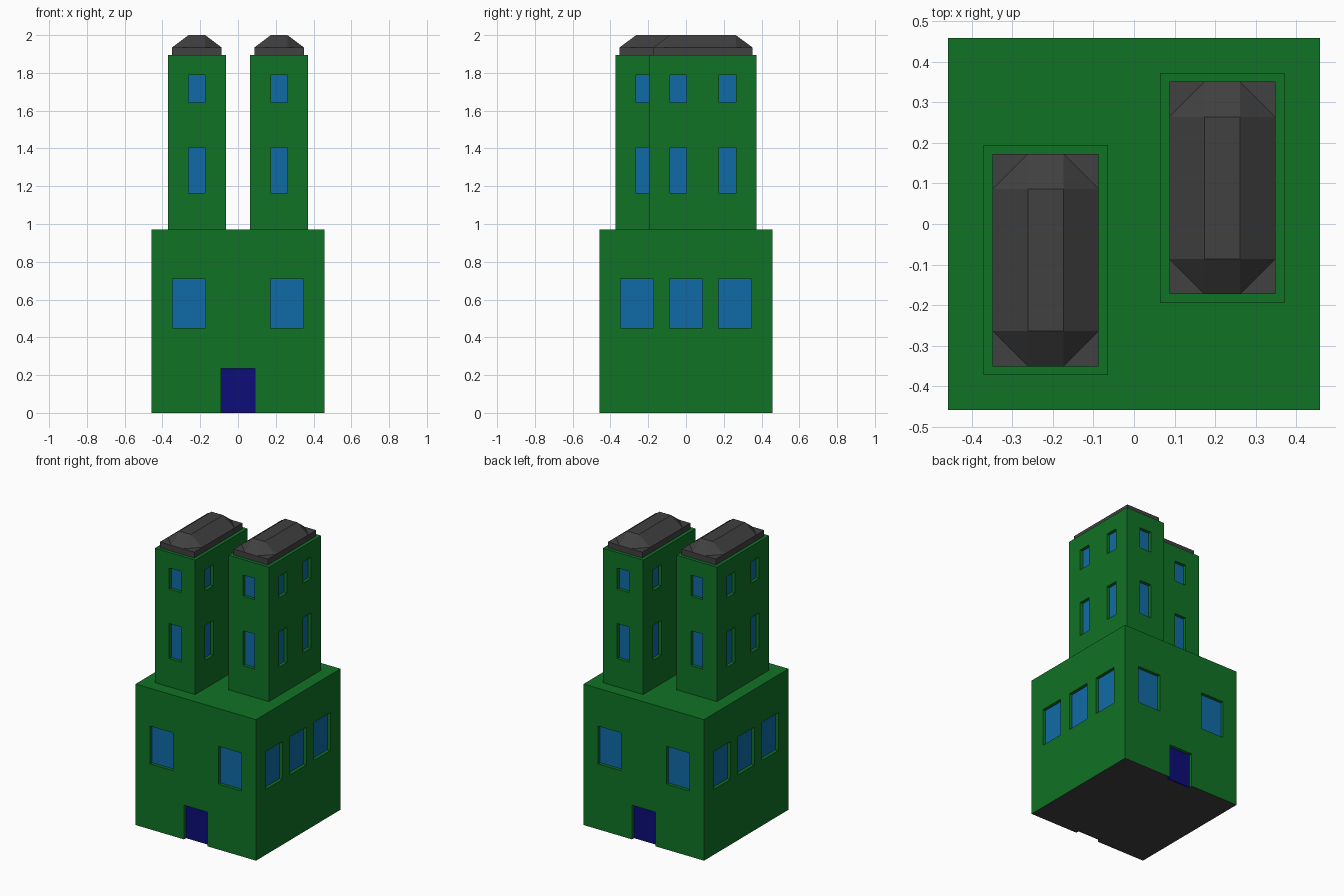
import bpy
import bmesh
from mathutils import Matrix, Vector

cube = bpy.data.objects.get("Cube")
if cube:
    bpy.data.objects.remove(cube, do_unlink=True)


def material(name, rgb):
    mat = bpy.data.materials.new(name)
    mat.use_nodes = True
    mat.diffuse_color = (*rgb, 1)
    mat.node_tree.nodes["Principled BSDF"].inputs["Base Color"].default_value = (*rgb, 1)
    return mat


GREEN = material("wall green", (0.005, 0.17, 0.019))
GLASS = material("window blue", (0.005, 0.147, 0.385))
DOOR = material("door navy", (0.004, 0.004, 0.185))
GREY = material("roof grey", (0.052, 0.052, 0.052))

RECESS = 0.03   # depth of each cut opening
PLATE = 0.008   # thickness of panes and doors


def add_box(bm, size, matrix):
    bmesh.ops.create_cube(bm, size=1, matrix=matrix @ Matrix.Diagonal((*size, 1)))


def finish(name, bm, *mats):
    mesh = bpy.data.meshes.new(name)
    bmesh.ops.recalc_face_normals(bm, faces=bm.faces)
    bm.to_mesh(mesh)
    bm.free()
    obj = bpy.data.objects.new(name, mesh)
    bpy.context.collection.objects.link(obj)
    for mat in mats:
        mesh.materials.append(mat)
    return obj


def block(name, centre, size, openings):
    """Walls with recessed openings: (quarter turn, offset, width, low, high, material)."""
    body, cuts = bmesh.new(), bmesh.new()
    plates = {GLASS: bmesh.new(), DOOR: bmesh.new()}
    origin = Matrix.Translation(centre)
    add_box(body, size, origin @ Matrix.Translation((0, 0, size[2] / 2)))
    for turn, offset, width, low, high, mat in openings:
        half = size[1 - turn % 2] / 2
        face = origin @ Matrix.Rotation(turn * 1.5707963, 4, 'Z')
        bottom = low - 0.05 if mat == DOOR else low
        add_box(cuts, (width, 2 * RECESS, high - bottom),
                face @ Matrix.Translation((offset, -half, (bottom + high) / 2)))
        add_box(plates[mat], (width, PLATE, high - low),
                face @ Matrix.Translation((offset, -half + RECESS - PLATE / 2, (low + high) / 2)))

    # Cut the openings out of the walls
    walls = finish(name + "_walls", body, GREEN, GREY)
    cutter = finish(name + "_cutter", cuts, GREEN)
    cutter.hide_render = True
    mod = walls.modifiers.new("openings", 'BOOLEAN')
    mod.operation, mod.solver, mod.object = 'DIFFERENCE', 'EXACT', cutter
    bpy.context.view_layer.objects.active = walls
    bpy.ops.object.modifier_apply(modifier=mod.name)
    bpy.data.objects.remove(cutter, do_unlink=True)

    # Grey underside
    for poly in walls.data.polygons:
        poly.material_index = int(poly.normal.z < -0.9 and poly.center.z < 0.01)

    for mat, part in ((GLASS, "windows"), (DOOR, "doors")):
        if plates[mat].verts:
            finish(name + "_" + part, plates[mat], mat)
        else:
            plates[mat].free()


def roof(name, centre):
    """Low slab with a faceted cap on top."""
    hx, hy, rise, chamfer = 0.131, 0.262, 0.065, 0.087
    slab = bmesh.new()
    add_box(slab, (2 * hx, 2 * hy, 0.04), Matrix.Translation(centre + Vector((0, 0, 0.02))))
    finish(name + "_slab", slab, GREY)
    cap = bmesh.new()
    for sx in (-1, 1):
        for sy in (-1, 1):
            for x, y, z in ((hx, hy - chamfer, 0), (hx - chamfer, hy, 0),
                            (hx - chamfer, hy - chamfer, rise)):
                cap.verts.new(centre + Vector((sx * x, sy * y, 0.04 + z)))
    bmesh.ops.convex_hull(cap, input=cap.verts)
    bmesh.ops.dissolve_limit(cap, angle_limit=0.01, verts=cap.verts, edges=cap.edges)
    finish(name + "_cap", cap, GREY)


# Base storey: doors front and back, windows all round
base = []
for turn in range(4):
    for offset in (-0.26, 0, 0.26):
        if turn % 2 or offset:
            base.append((turn, offset, 0.176, 0.45, 0.71, GLASS))
    if turn % 2 == 0:
        base.append((turn, 0, 0.18, 0, 0.235, DOOR))
block("base", Vector((0, 0, 0)), (0.917, 0.917, 0.97), base)

# Two staggered towers
tower = []
for turn in range(4):
    for offset in ((-0.131, 0.131) if turn % 2 else (0,)):
        for low, high in ((0.195, 0.435), (0.673, 0.818)):
            tower.append((turn, offset, 0.088, low, high, GLASS))
for name, side in (("left_tower", 1), ("right_tower", -1)):
    place = Vector((side * 0.218, side * 0.089, 0.97))
    block(name, place, (0.307, 0.568, 0.925), tower)
    roof(name + "_roof", place + Vector((0, 0, 0.925)))
